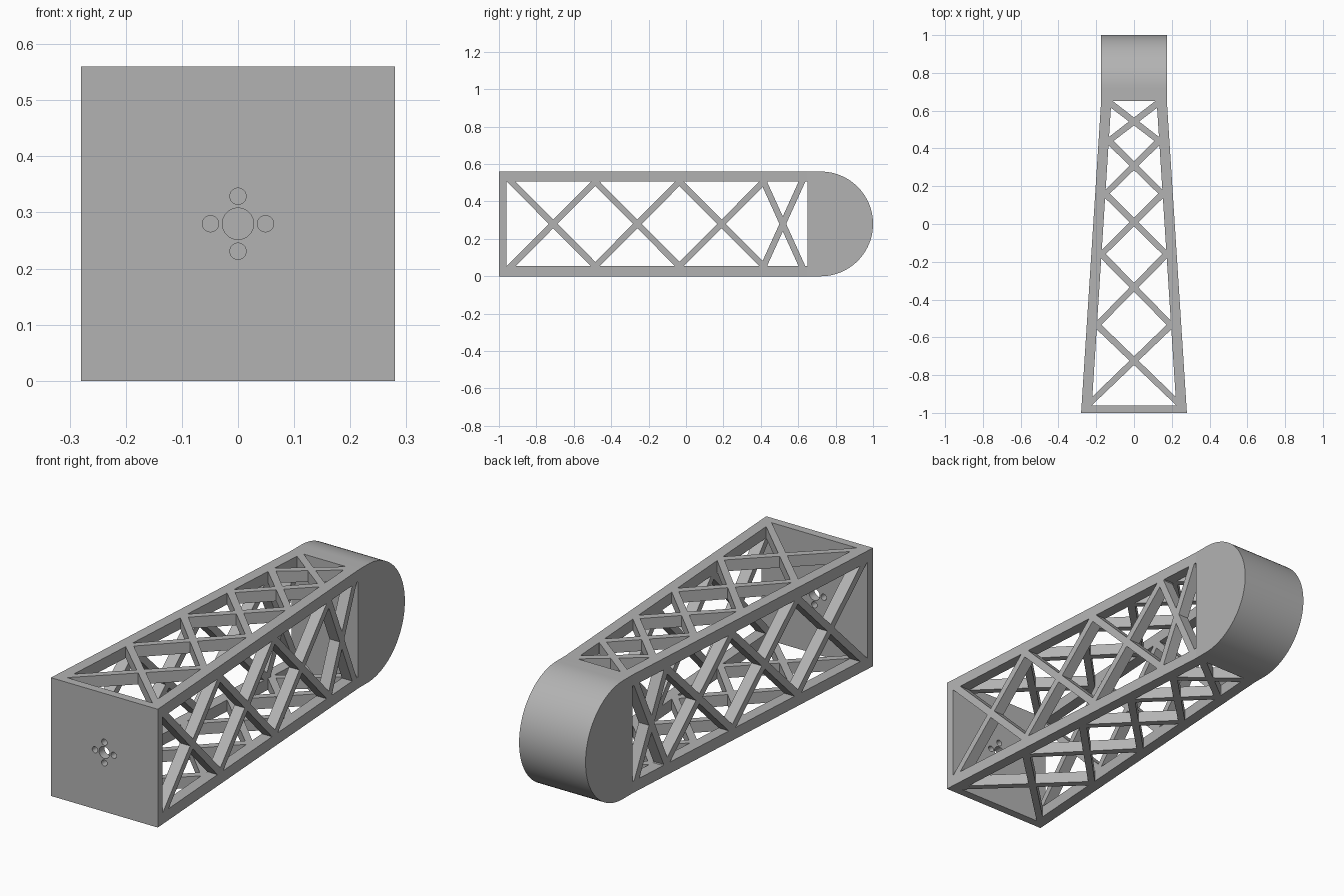
import bpy, bmesh, math

if "Cube" in bpy.data.objects:
    bpy.data.objects.remove(bpy.data.objects["Cube"], do_unlink=True)

FRONT, PLATE_BACK, HEAD_FRONT = -1.0, -0.96, 0.65
HEIGHT, WALL, BAR = 0.56, 0.054, 0.033
MID = HEIGHT / 2

grey = bpy.data.materials.new("plain_grey")
grey.use_nodes = True
grey.diffuse_color = (0.45, 0.45, 0.45, 1)
grey.node_tree.nodes["Principled BSDF"].inputs["Base Color"].default_value = (0.45, 0.45, 0.45, 1)


def outer(y):
    """Half width of the tapering arm at y."""
    t = min((y - FRONT) / (HEAD_FRONT - FRONT), 1)
    return 0.28 + t * (0.174 - 0.28)


def inner(y):
    return outer(y) - WALL


def loft(name, loop_a, loop_b):
    """Closed solid between two matching loops of points."""
    bm = bmesh.new()
    a = [bm.verts.new(p) for p in loop_a]
    b = [bm.verts.new(p) for p in loop_b]
    bm.faces.new(a)
    bm.faces.new(b)
    n = len(a)
    for i in range(n):
        j = (i + 1) % n
        bm.faces.new((a[i], a[j], b[j], b[i]))
    bmesh.ops.recalc_face_normals(bm, faces=bm.faces)
    mesh = bpy.data.meshes.new(name)
    bm.to_mesh(mesh)
    bm.free()
    mesh.materials.append(grey)
    ob = bpy.data.objects.new(name, mesh)
    bpy.context.collection.objects.link(ob)
    return ob


def slab(name, outline, z0, z1):
    return loft(name, [(x, y, z0) for x, y in outline], [(x, y, z1) for x, y in outline])


def smooth(ob):
    bpy.ops.object.select_all(action="DESELECT")
    ob.select_set(True)
    bpy.context.view_layer.objects.active = ob
    bpy.ops.object.shade_smooth_by_angle(angle=math.radians(30))


# Front mounting plate
w0, w1 = outer(FRONT), outer(PLATE_BACK)
plate = slab("front_plate", [(-w0, FRONT), (w0, FRONT), (w1, PLATE_BACK), (-w1, PLATE_BACK)], 0, HEIGHT)

# Bolt holes through the plate
R = 0.049
for i, (x, z, r) in enumerate([(0, 0, 0.028), (R, 0, 0.0145), (-R, 0, 0.0145), (0, R, 0.0145), (0, -R, 0.0145)]):
    ring = [(x + r * math.cos(a), MID + z + r * math.sin(a))
            for a in (math.tau * k / 32 for k in range(32))]
    cutter = loft(f"hole_cutter_{i}", [(u, FRONT - 0.05, v) for u, v in ring],
                  [(u, PLATE_BACK + 0.05, v) for u, v in ring])
    cutter.hide_render = True
    mod = plate.modifiers.new("hole", "BOOLEAN")
    mod.operation, mod.solver, mod.object = "DIFFERENCE", "EXACT", cutter
    bpy.context.view_layer.objects.active = plate
    bpy.ops.object.modifier_apply(modifier=mod.name)
    bpy.data.objects.remove(cutter, do_unlink=True)
smooth(plate)

# Rounded head at the back
profile = [(HEAD_FRONT, 0), (HEAD_FRONT, HEIGHT)]
for k in range(49):
    a = math.pi / 2 - math.pi * k / 48
    profile.append((1 - MID + MID * math.cos(a), MID + MID * math.sin(a)))
hw = outer(HEAD_FRONT)
smooth(loft("rounded_head", [(-hw, y, z) for y, z in profile], [(hw, y, z) for y, z in profile]))

# Four corner rails
levels = {"lower": (0, WALL), "upper": (HEIGHT - WALL, HEIGHT)}
for side, s in (("left", 1), ("right", -1)):
    for level, (z0, z1) in levels.items():
        slab(f"{level}_{side}_rail",
             [(s * outer(PLATE_BACK), PLATE_BACK), (s * outer(HEAD_FRONT), HEAD_FRONT),
              (s * inner(HEAD_FRONT), HEAD_FRONT), (s * inner(PLATE_BACK), PLATE_BACK)], z0, z1)

# Crossed braces on the two sides
side_nodes = [-0.935, -0.485, -0.035, 0.415, 0.62]
for side, s in (("left", 1), ("right", -1)):
    for i, (ya, yb) in enumerate(zip(side_nodes, side_nodes[1:])):
        rise = HEIGHT - 2 * WALL
        h = BAR / 2 * math.hypot(rise, yb - ya) / rise
        for tag, y0, y1 in (("rising", ya, yb), ("falling", yb, ya)):
            quad = [(y0 - h, WALL), (y0 + h, WALL), (y1 + h, HEIGHT - WALL), (y1 - h, HEIGHT - WALL)]
            loft(f"{side}_{tag}_brace_{i}", [(s * outer(y), y, z) for y, z in quad],
                 [(s * inner(y), y, z) for y, z in quad])

# Crossed braces on the top and bottom
deck_nodes = [-0.937, -0.535, -0.16, 0.16, 0.44, 0.636]
for level, (z0, z1) in levels.items():
    for i, (ya, yb) in enumerate(zip(deck_nodes, deck_nodes[1:])):
        span = inner(ya) + inner(yb)
        h = BAR / 2 * math.hypot(span, yb - ya) / span
        for tag, s in (("left", 1), ("right", -1)):
            quad = [(s * inner(ya - h), ya - h), (s * inner(ya + h), ya + h),
                    (-s * inner(yb + h), yb + h), (-s * inner(yb - h), yb - h)]
            slab(f"{level}_{tag}_brace_{i}", quad, z0, z1)
